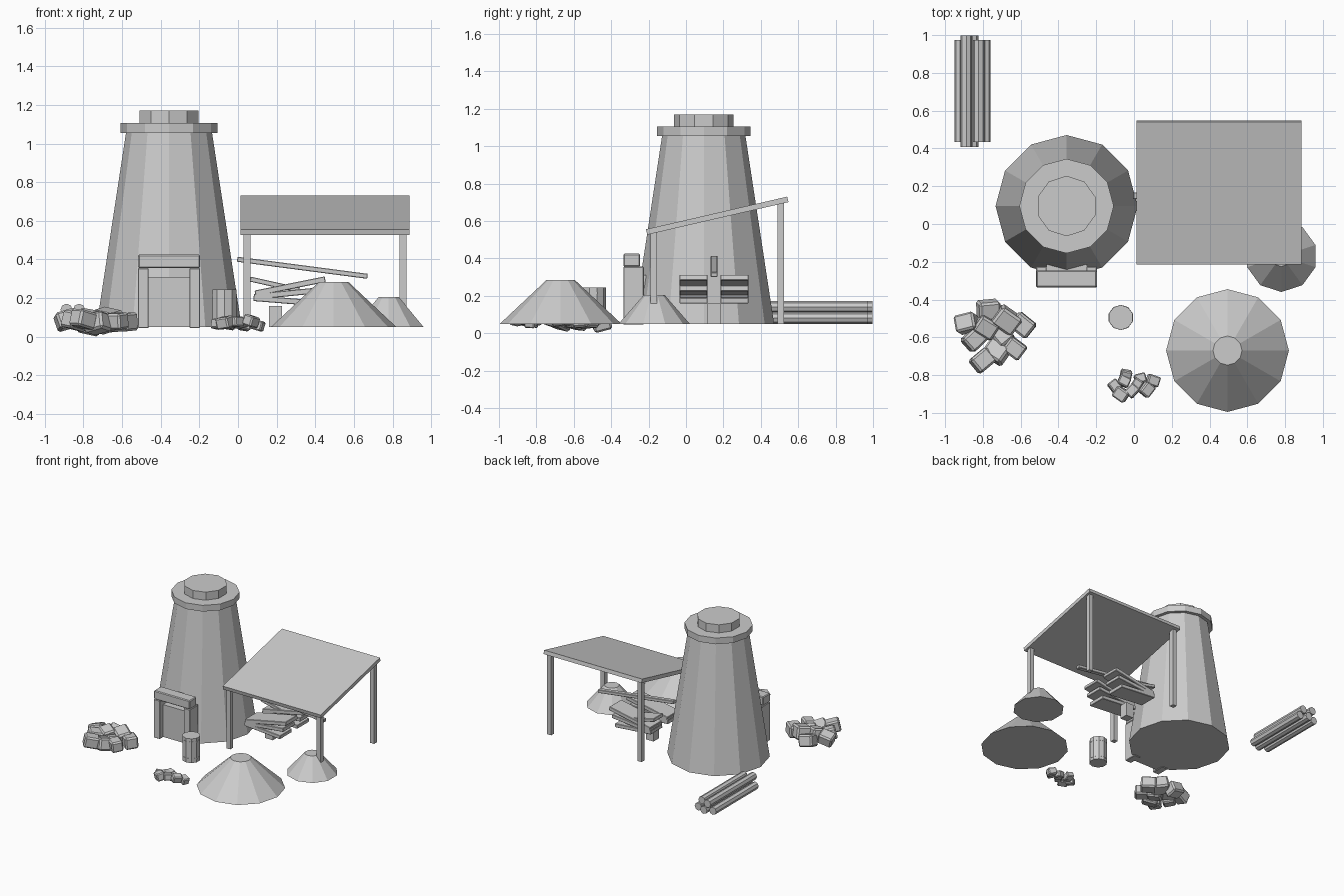
import bpy, bmesh, math, random
from mathutils import Matrix

default_cube = bpy.data.objects.get("Cube")
if default_cube:
    bpy.data.objects.remove(default_cube, do_unlink=True)
random.seed(4)

# One flat grey for everything
grey_value = 0.6
grey = bpy.data.materials.new("plain_grey")
grey.use_nodes = True
grey.diffuse_color = (grey_value, grey_value, grey_value, 1)
grey.node_tree.nodes["Principled BSDF"].inputs["Base Color"].default_value = grey.diffuse_color

ground = 0.05


def finish(name, bm, location, rotation, bevel):
    mesh = bpy.data.meshes.new(name)
    bm.to_mesh(mesh)
    bm.free()
    mesh.materials.append(grey)
    part = bpy.data.objects.new(name, mesh)
    part.location = location
    part.rotation_euler = rotation
    bpy.context.collection.objects.link(part)
    if bevel:
        modifier = part.modifiers.new("edge_bevel", "BEVEL")
        modifier.width = bevel
        modifier.segments = 1


def box(name, location, size, rotation=(0, 0, 0), bevel=0):
    bm = bmesh.new()
    bmesh.ops.create_cube(bm, size=1, matrix=Matrix.Diagonal((*size, 1)))
    finish(name, bm, location, rotation, bevel)


def tapered(name, x, y, bottom, top, radius, top_radius, sides, rotation=(0, 0, 0)):
    bm = bmesh.new()
    bmesh.ops.create_cone(bm, cap_ends=True, segments=sides, radius1=radius,
                          radius2=top_radius, depth=top - bottom)
    finish(name, bm, (x, y, (bottom + top) / 2), rotation, 0)


def drum(name, x, y, bottom, top, radius, sides, rotation=(0, 0, 0)):
    tapered(name, x, y, bottom, top, radius, radius, sides, rotation)


# Kiln tower with rim and cap
kiln_x, kiln_y = -0.357, 0.095
tapered("kiln_body", kiln_x, kiln_y, ground, 1.06, 0.376, 0.222, 12)
drum("kiln_rim", kiln_x, kiln_y, 1.055, 1.105, 0.25, 12)
drum("kiln_cap", kiln_x, kiln_y, 1.1, 1.17, 0.16, 10)

# Kiln doorway
door_y = -0.28
for name, side in (("right", -1), ("left", 1)):
    box("doorway_post_" + name, (kiln_x + side * 0.133, door_y, 0.2),
        (0.056, 0.11, 0.31), bevel=0.004)
box("doorway_lintel", (kiln_x, door_y - 0.01, 0.39), (0.32, 0.09, 0.07), bevel=0.006)
box("doorway_panel", (kiln_x, door_y + 0.025, 0.18), (0.215, 0.08, 0.26))

# Open shelter: sloping roof on four posts
shelter_x, shelter_y = 0.45, 0.167
slope = math.radians(13)
roof_height = 0.628
box("shelter_roof", (shelter_x, shelter_y, roof_height), (0.874, 0.775, 0.03), (slope, 0, 0))
post_width = 0.036
for side in (-1, 1):
    for end in (-1, 1):
        y_offset = end * 0.34
        height = roof_height + y_offset * math.tan(slope) - ground
        box("shelter_post", (shelter_x + side * 0.403, shelter_y + y_offset, ground + height / 2),
            (post_width, post_width, height))

# Heaps of loose material
tapered("large_heap", 0.495, -0.67, ground, 0.283, 0.325, 0.077, 12)
tapered("small_heap", 0.78, -0.17, ground, 0.205, 0.19, 0.055, 10)

# Barrel with two thin hoops
barrel_x, barrel_y, barrel_radius = -0.07, -0.495, 0.066
barrel_top = 0.245
drum("barrel", barrel_x, barrel_y, ground, barrel_top, barrel_radius, 10)
for hoop in (ground + 0.03, barrel_top - 0.03):
    drum("barrel_hoop", barrel_x, barrel_y, hoop - 0.006, hoop + 0.006,
         barrel_radius * 1.02, 10)

# Log pile: three below, two above
log_radius = 0.031
for row, count in enumerate((3, 2)):
    for i in range(count):
        x = -0.855 + (i - (count - 1) / 2) * log_radius * 2.1
        z = ground + log_radius + row * log_radius * 1.9
        half_length = 0.27 + 0.025 * ((i + row) % 2)
        drum("log", x, 0.703, z - half_length, z + half_length, log_radius, 8,
             (math.pi / 2, 0, 0))

# Two timber stacks beside a short block, with a leaning beam above
stack_x, stack_y = 0.24, 0.15
block_width = 0.068
box("stack_block", (stack_x - 0.045, stack_y, 0.105), (block_width, block_width, 0.11))
for side in (-1, 1):
    for level, tilt in enumerate((0.08, -0.1, -0.2)):
        box("stack_board", (stack_x + level * 0.015, stack_y + side * 0.11, 0.187 + level * 0.037),
            (0.32 + level * 0.025, 0.15, 0.03), (0, tilt, 0), 0.003)
box("stack_top_board", (stack_x - 0.05, stack_y + 0.11, 0.27), (0.26, 0.12, 0.026),
    (0, 0.22, 0), 0.003)
box("leaning_beam", (0.333, stack_y, 0.357), (0.68, 0.036, 0.026), (0, 0.13, 0), 0.003)


# Rock piles: bevelled blocks spread along a golden-angle spiral
def rock_pile(name, count, x, y, x_spread, y_spread, size, centre_height):
    for i in range(count):
        distance = math.sqrt((i + 0.5) / count) * 1.05
        angle = i * math.pi * (3 - math.sqrt(5))
        width = size * random.uniform(0.88, 1.15)
        place = (x + math.cos(angle) * distance * x_spread,
                 y + math.sin(angle) * distance * y_spread,
                 centre_height * random.uniform(0.8, 1.2))
        lean = (random.uniform(-0.3, 0.3), random.uniform(-0.3, 0.3), random.uniform(-1, 1))
        box(name, place, (width, width * 0.85, width * 0.8), lean, width / 10)


rock_pile("large_rock", 10, -0.735, -0.59, 0.16, 0.165, 0.115, 0.078)
rock_pile("small_rock", 9, -0.015, -0.85, 0.12, 0.06, 0.066, 0.07)
